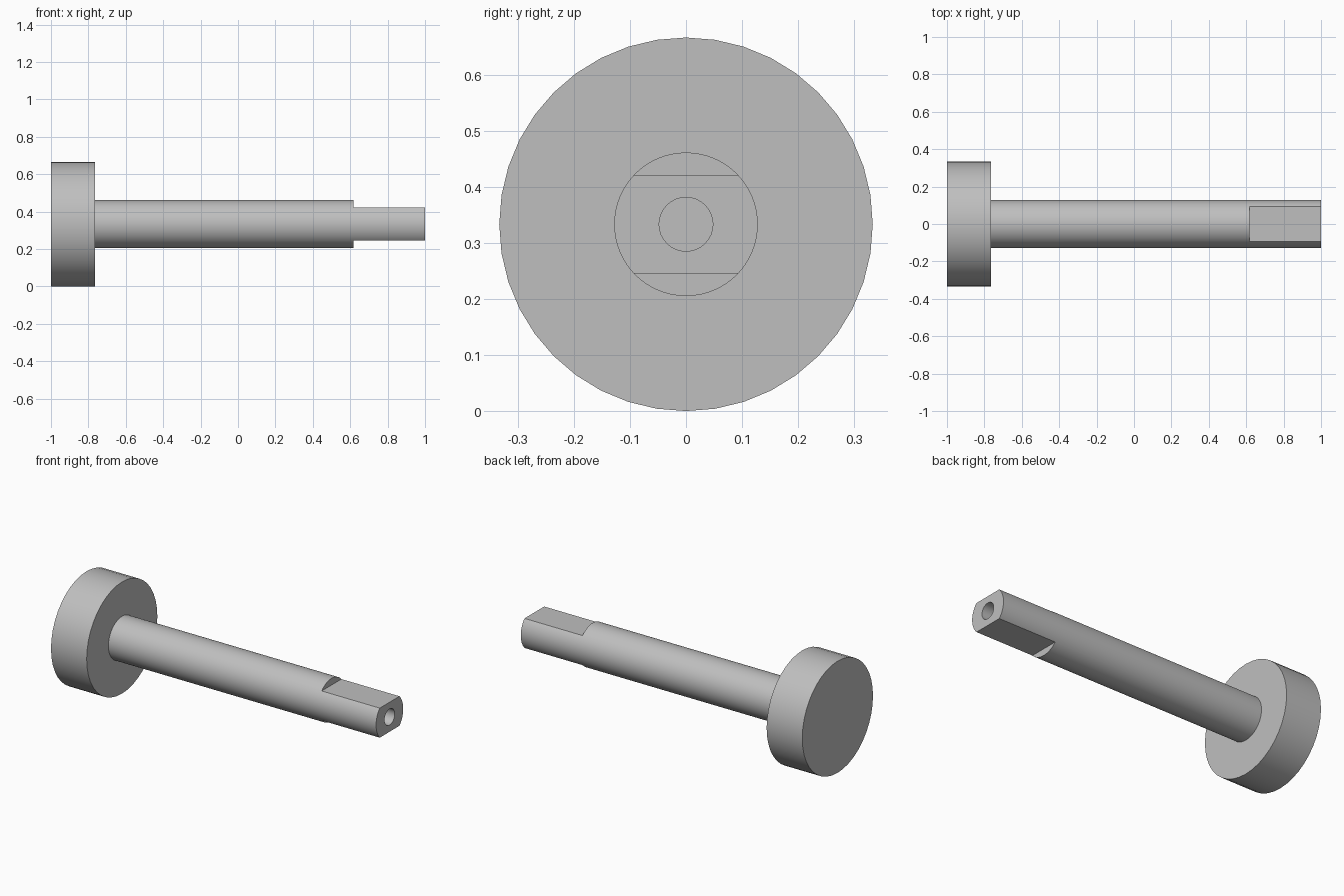
import bpy
import math

R_FLANGE, R_SHAFT, R_BORE = 0.333, 0.128, 0.048
FLANGE_X, FLAT_X, BORE_X = -0.765, 0.617, 0.6
FLAT_HALF = 0.088

old = bpy.data.objects.get("Cube")
if old:
    bpy.data.objects.remove(old, do_unlink=True)

steel = bpy.data.materials.new("steel_grey")
steel.use_nodes = True
colour = (0.52, 0.52, 0.52, 1)
steel.diffuse_color = colour
steel.node_tree.nodes["Principled BSDF"].inputs["Base Color"].default_value = colour


def rod(name, radius, x0, x1, sides):
    """Cylinder lying along x on the common axis."""
    bpy.ops.mesh.primitive_cylinder_add(
        vertices=sides, radius=radius, depth=x1 - x0,
        location=((x0 + x1) / 2, 0, R_FLANGE), rotation=(0, math.pi / 2, 0))
    obj = bpy.context.object
    obj.name = name
    obj.data.materials.append(steel)
    return obj


def combine(target, other, operation):
    """Apply a boolean and discard the helper."""
    mod = target.modifiers.new(operation, 'BOOLEAN')
    mod.object = other
    mod.operation = operation
    mod.solver = 'EXACT'
    bpy.context.view_layer.objects.active = target
    bpy.ops.object.modifier_apply(modifier=mod.name)
    bpy.data.objects.remove(other, do_unlink=True)


# Round shaft joined to the wide flange
shaft = rod("flanged_shaft", R_SHAFT, FLANGE_X - 0.1, 1, 64)
combine(shaft, rod("flange", R_FLANGE, -1, FLANGE_X, 40), 'UNION')

# Two flats milled on the top and bottom of the shaft end
for side in (1, -1):
    bpy.ops.mesh.primitive_cube_add(
        size=1, location=(FLAT_X + 0.25, 0, R_FLANGE + side * (FLAT_HALF + 0.1)))
    cutter = bpy.context.object
    cutter.scale = (0.5, 0.5, 0.2)
    cutter.hide_render = True
    bpy.context.view_layer.update()
    combine(shaft, cutter, 'DIFFERENCE')

# Blind bore in the shaft end
combine(shaft, rod("bore", R_BORE, BORE_X, 1.1, 32), 'DIFFERENCE')

# Smooth round sides, crisp edges
bpy.ops.object.select_all(action='DESELECT')
shaft.select_set(True)
bpy.context.view_layer.objects.active = shaft
bpy.ops.object.shade_smooth_by_angle(angle=math.radians(30))
